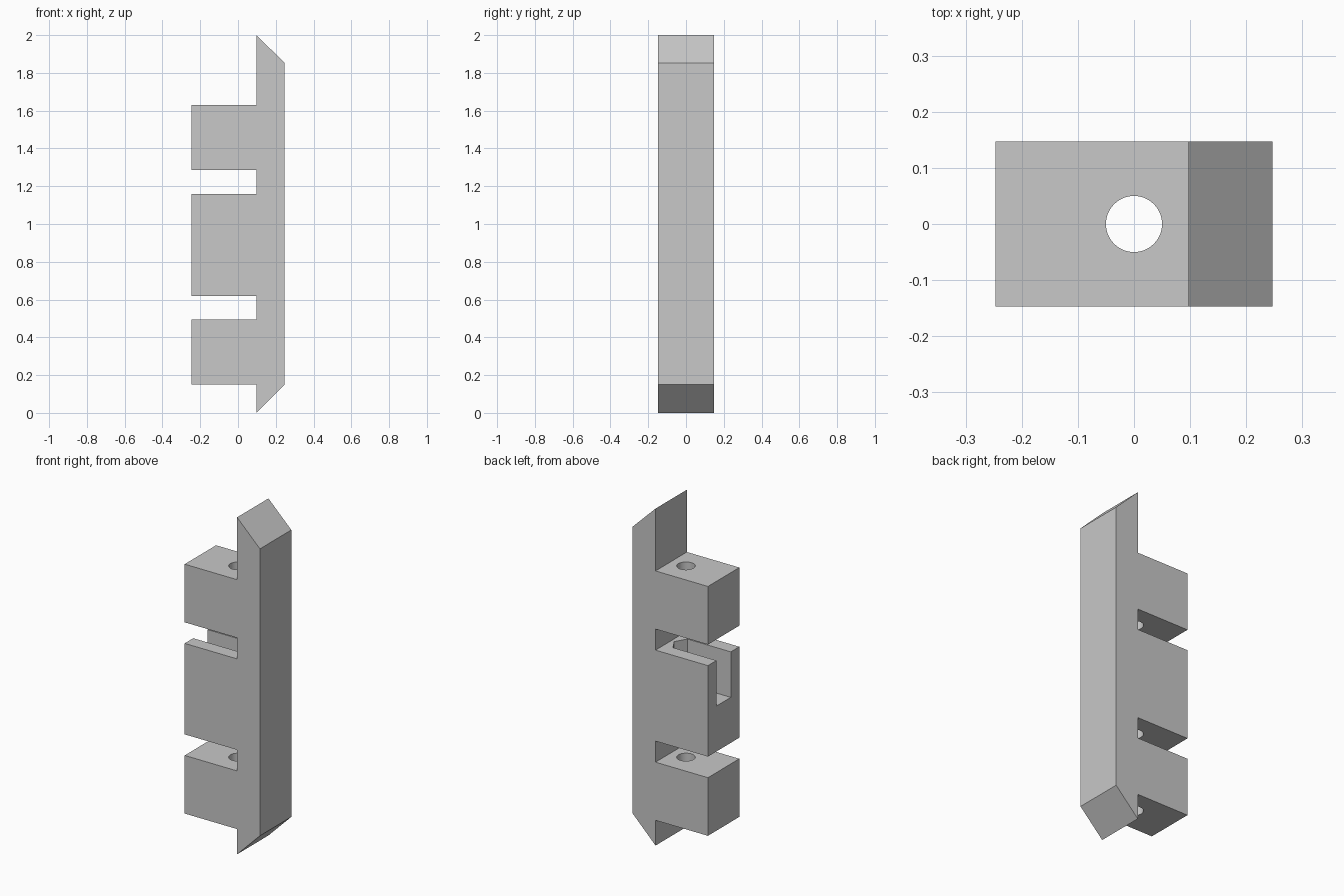
import bpy
import bmesh
import math
from mathutils import Vector

cube = bpy.data.objects.get("Cube")
if cube:
    bpy.data.objects.remove(cube, do_unlink=True)

gray = bpy.data.materials.new("light_gray")
gray.use_nodes = True
color = (0.58, 0.58, 0.58, 1)
gray.diffuse_color = color
gray.node_tree.nodes["Principled BSDF"].inputs["Base Color"].default_value = color


def prism(name, points, depth):
    """Extrude a closed outline of 3D points along a vector."""
    bm = bmesh.new()
    face = bm.faces.new([bm.verts.new(p) for p in points])
    new = bmesh.ops.extrude_face_region(bm, geom=[face])["geom"]
    bmesh.ops.translate(bm, vec=Vector(depth),
                        verts=[v for v in new if isinstance(v, bmesh.types.BMVert)])
    bmesh.ops.recalc_face_normals(bm, faces=bm.faces)
    mesh = bpy.data.meshes.new(name)
    bm.to_mesh(mesh)
    bm.free()
    mesh.materials.append(gray)
    obj = bpy.data.objects.new(name, mesh)
    bpy.context.collection.objects.link(obj)
    return obj


def cut(target, cutter):
    """Subtract the cutter, apply the result and drop the cutter."""
    cutter.hide_render = True
    mod = target.modifiers.new("cut", "BOOLEAN")
    mod.operation = "DIFFERENCE"
    mod.solver = "EXACT"
    mod.object = cutter
    bpy.context.view_layer.objects.active = target
    bpy.ops.object.modifier_apply(modifier=mod.name)
    bpy.data.objects.remove(cutter, do_unlink=True)


# Spine with bevelled tips and three blocks, as one side profile
OUTER, INNER, HALF_Y = 0.247, 0.097, 0.147
blocks = [(0.15, 0.495), (0.62, 1.16), (1.285, 1.63)]
outline = [(INNER, 0), (OUTER, 0.15), (OUTER, 1.853), (INNER, 2)]
for low, high in reversed(blocks):
    outline += [(INNER, high), (-OUTER, high), (-OUTER, low), (INNER, low)]
body = prism("slotted_bracket", [(x, -HALF_Y, z) for x, z in outline],
             (0, 2 * HALF_Y, 0))

# Nut pocket in the middle block: half a hexagon, open to the side
w = 0.067
tip = w / math.cos(math.radians(30))
pocket = [(-0.3, -w), (tip / 2, -w), (tip, 0), (tip / 2, w), (-0.3, w)]
cut(body, prism("nut_pocket_cutter", [(x, y, 0.89) for x, y in pocket], (0, 0, 0.33)))

# Bolt hole through all blocks
N = 48
ring = [(0.05 * math.cos(math.tau * i / N), 0.05 * math.sin(math.tau * i / N), 0.05)
        for i in range(N)]
cut(body, prism("bolt_hole_cutter", ring, (0, 0, 1.8)))

bpy.ops.object.select_all(action="DESELECT")
body.select_set(True)
bpy.context.view_layer.objects.active = body
bpy.ops.object.shade_smooth_by_angle(angle=math.radians(30))
